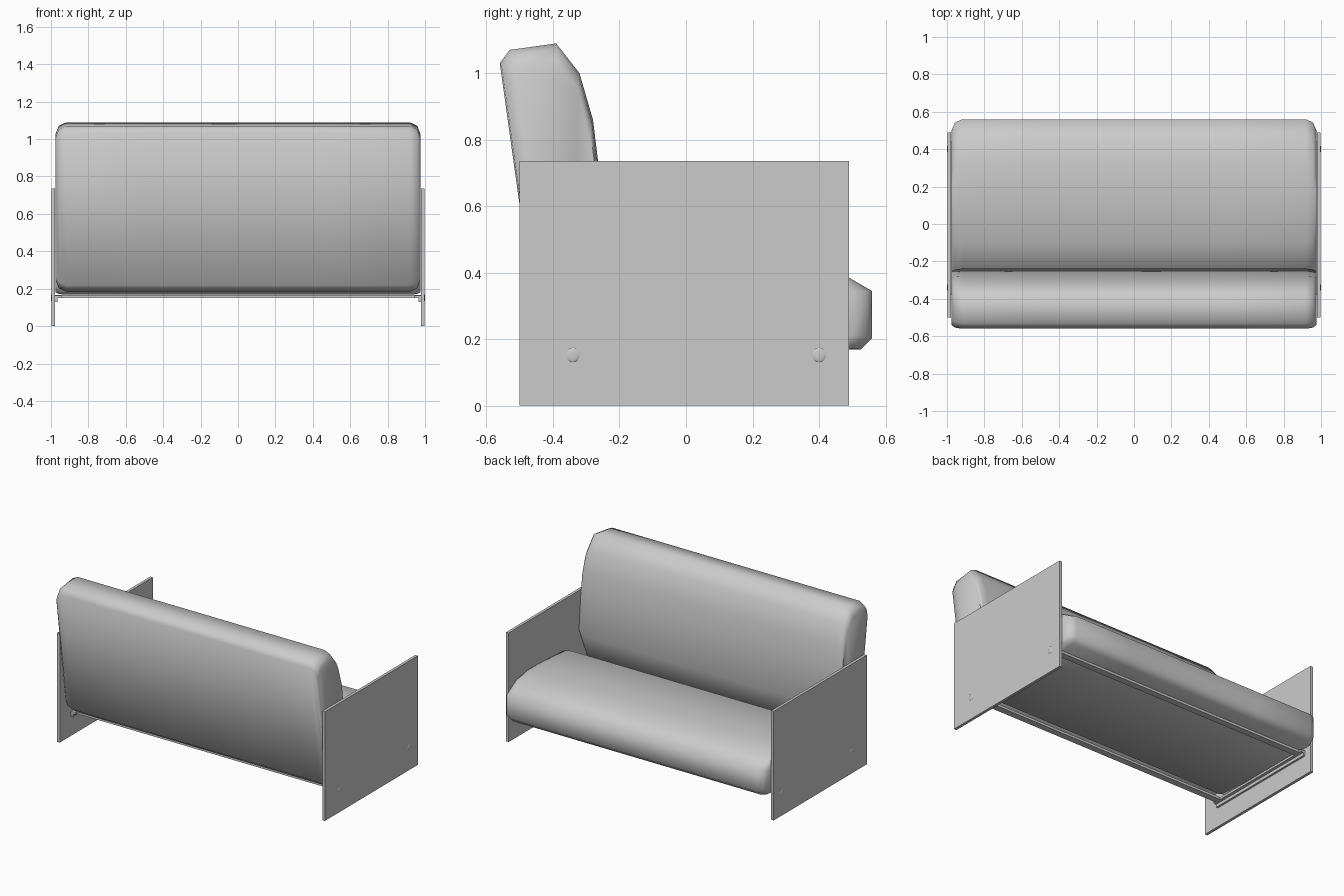
import bpy, bmesh, math
from mathutils import Vector

if "Cube" in bpy.data.objects:
    bpy.data.objects.remove(bpy.data.objects["Cube"])


def finish(name, bm, smooth=None):
    bmesh.ops.recalc_face_normals(bm, faces=bm.faces)
    me = bpy.data.meshes.new(name)
    bm.to_mesh(me)
    bm.free()
    ob = bpy.data.objects.new(name, me)
    bpy.context.collection.objects.link(ob)
    if smooth:
        bpy.ops.object.select_all(action='DESELECT')
        ob.select_set(True)
        bpy.context.view_layer.objects.active = ob
        bpy.ops.object.shade_smooth_by_angle(angle=math.radians(smooth))
    return ob


def box(name, x, y, z):
    bm = bmesh.new()
    bmesh.ops.create_cube(bm, size=1)
    for v in bm.verts:
        v.co = [a[0] + (c + 0.5) * (a[1] - a[0]) for a, c in zip((x, y, z), v.co)]
    return finish(name, bm)


# Shared cushion profile: distance along the flat side, thickness
PROFILE = [(0, 0), (-.035, .035), (-.035, .176), (.063, .233), (.207, .254),
           (.333, .252), (.62, .238), (.84, .11), (.86, .04), (.82, 0)]
# Sections across the width: x, end inset along, inset in thickness
SECTIONS = [(.975, .06, .012), (.958, .018, .004), (.92, 0, 0), (.5, 0, 0)]


def cushion(name, origin, along, up):
    o, a, u = Vector(origin), Vector(along).normalized(), Vector(up).normalized()
    rows = SECTIONS + [(-x, i, j) for x, i, j in reversed(SECTIONS)]
    bm = bmesh.new()
    rings = []
    for x, i, j in rows:
        ring = []
        for t, h in PROFILE:
            t = .4125 + (t - .4125) * (1 - i / .4475)
            h = .127 + (h - .127) * (1 - j / .127)
            ring.append(bm.verts.new(o + a * t + u * h + Vector((x, 0, 0))))
        rings.append(ring)
    n = len(PROFILE)
    for r, s in zip(rings, rings[1:]):
        for k in range(n):
            bm.faces.new((r[k], r[(k + 1) % n], s[(k + 1) % n], s[k]))
    bm.faces.new(rings[0])
    bm.faces.new(rings[-1])
    return finish(name, bm, 62)


# Seat and backrest
cushion("seat_cushion", (0, .525, .168), (0, -1, 0), (0, 0, 1))
cushion("back_cushion", (0, -.56, 1.03), (0, .138, -.99), (0, .99, .138))

# Long rails under the seat
for label, y in (("front", .40), ("rear", -.34)):
    box(label + "_rail", (-.98, .98), (y - .022, y + .022), (.15, .166))

# Side panels, end brackets and bolt heads
for label, s in (("right", 1), ("left", -1)):
    box(label + "_panel", sorted((s * .978, s * .997)), (-.5, .49), (0, .735))
    box(label + "_bracket_top", sorted((s * .945, s * .978)), (-.38, .44), (.15, .165))
    box(label + "_bracket_side", sorted((s * .965, s * .978)), (-.38, .44), (.13, .15))
    for end, y in (("front", .40), ("rear", -.34)):
        bm = bmesh.new()
        bmesh.ops.create_uvsphere(bm, u_segments=12, v_segments=8, radius=.022)
        for v in bm.verts:
            v.co = (s * .996 + v.co.x * .18, y + v.co.y, .152 + v.co.z)
        finish(label + "_" + end + "_bolt", bm, 60)
